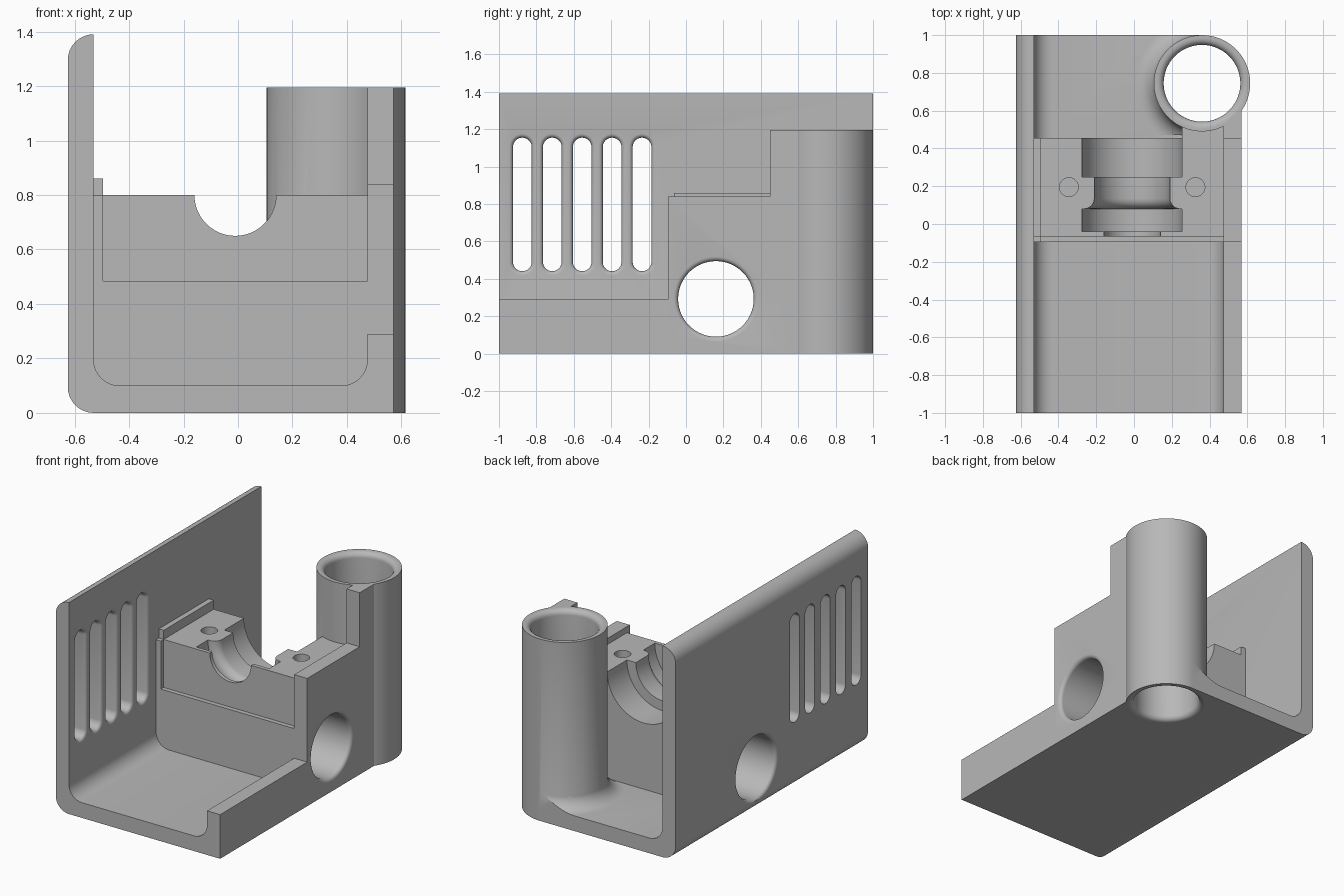
import bpy, bmesh
from math import sin, cos, pi, radians

old = bpy.data.objects.get("Cube")
if old:
    bpy.data.objects.remove(old, do_unlink=True)

grey = bpy.data.materials.new("light grey plastic")
grey.use_nodes = True
colour = (0.48, 0.48, 0.48, 1)
grey.diffuse_color = colour
grey.node_tree.nodes["Principled BSDF"].inputs["Base Color"].default_value = colour

# Local (a, b, along) to world, by axis of extrusion
PLACE = {"x": lambda a, b, t: (t, a, b),
         "y": lambda a, b, t: (a, t, b),
         "z": lambda a, b, t: (a, b, t)}


def loft(name, axis, loops):
    """Solid through equal-sized loops, each (position, outline points)."""
    bm = bmesh.new()
    rings = [[bm.verts.new(PLACE[axis](a, b, t)) for a, b in pts] for t, pts in loops]
    n = len(rings[0])
    bm.faces.new(rings[0])
    bm.faces.new(rings[-1])
    for lo, hi in zip(rings, rings[1:]):
        for i in range(n):
            j = (i + 1) % n
            bm.faces.new((lo[i], lo[j], hi[j], hi[i]))
    bmesh.ops.recalc_face_normals(bm, faces=bm.faces)
    mesh = bpy.data.meshes.new(name)
    bm.to_mesh(mesh)
    bm.free()
    mesh.materials.append(grey)
    obj = bpy.data.objects.new(name, mesh)
    bpy.context.collection.objects.link(obj)
    return obj


def prism(name, axis, pts, start, end):
    return loft(name, axis, [(start, pts), (end, pts)])


def box(name, x, y, z):
    return prism(name, "z", [(x[0], y[0]), (x[1], y[0]), (x[1], y[1]), (x[0], y[1])], *z)


def round_bar(name, axis, centre, sections, half=0, n=72):
    """Round or slot-shaped bar through (position, radius) sections."""
    def outline(r):
        angles = [2 * pi * (i + 0.5) / n for i in range(n)]
        return [(centre[0] + r * cos(a), centre[1] + r * sin(a) + (half if sin(a) > 0 else -half))
                for a in angles]
    return loft(name, axis, [(t, outline(r)) for t, r in sections])


def flare(end, r, size, way, steps=6):
    """Sections of a rounded mouth that opens toward `way` and ends at `end`."""
    angles = [pi / 2 * i / steps for i in range(steps + 1)]
    out = [(end - way * size * (1 - sin(a)), r + size * (1 - cos(a))) for a in angles]
    out.append((end + way * 0.05, r + size))
    return out if way > 0 else out[::-1]


def combine(target, tool, operation):
    mod = target.modifiers.new(operation, "BOOLEAN")
    mod.operation, mod.solver, mod.object = operation, "EXACT", tool
    bpy.context.view_layer.objects.active = target
    bpy.ops.object.modifier_apply(modifier=mod.name)
    bpy.data.objects.remove(tool, do_unlink=True)


def arc(cx, cy, r, start, steps=8):
    angles = [radians(start + 90 * i / steps) for i in range(steps + 1)]
    return [(cx + r * cos(a), cy + r * sin(a)) for a in angles]


L, IL, IR, R, T = -0.625, -0.53, 0.475, 0.57, 0.095
TUBE = (0.36, 0.745)

# Tray: floor, tall left wall and low right wall
inner_right = arc(IR - T, 0.1 + T, T, 270)
inner_left = arc(IL + T, 0.1 + T, T, 180)
profile = (arc(IL, T, T, 180) + [(R, 0), (R, 0.29), (IR, 0.29)] + inner_right[::-1]
           + inner_left[::-1] + arc(IL, 1.39 - T, T, 90))
housing = prism("housing", "y", profile, -1, 1)
combine(housing, box("corner_cut", (TUBE[0], 1), (TUBE[1], 1.2), (-0.1, 2)), "DIFFERENCE")

# Stepped right wall
steps = [(-0.095, 0.1), (TUBE[1], 0.1), (TUBE[1], 1.195), (0.45, 1.195), (0.45, 0.84), (-0.095, 0.84)]
combine(housing, prism("stepped_wall", "x", steps, IR, R), "UNION")

# Bearing block with recessed front and stepped half-round seat
block = box("bearing_block", (IL - 0.04, IR + 0.04), (-0.095, 0.455), (0.05, 0.8))
combine(block, box("front_recess", (-0.495, IR), (-0.2, -0.065), (0.485, 0.9)), "DIFFERENCE")
seat = [(-0.2, 0.15), (-0.04, 0.15), (-0.04, 0.265), (0.08, 0.265)]
seat += flare(0.08, 0.2, 0.055, -1)[1:] + [(0.25, 0.2), (0.25, 0.265), (0.6, 0.265)]
combine(block, round_bar("bearing_seat", "y", (-0.01, 0.8), seat), "DIFFERENCE")
for x in (-0.345, 0.325):
    combine(block, round_bar("screw_hole", "z", (x, 0.195), [(0.55, 0.05), (0.9, 0.05)], n=32), "DIFFERENCE")
combine(housing, block, "UNION")
combine(housing, box("side_rib", (IL - 0.04, -0.495), (-0.065, 0.455), (0.7, 0.86)), "UNION")
combine(housing, box("tube_web", (0.255, IR + 0.04), (0.4, 0.65), (0.05, 0.8)), "UNION")

# Vertical tube with a rounded foot on the floor
foot = [(0.05, 0.355), (0.1, 0.355)]
foot += [(0.2 - 0.1 * cos(a), 0.353 - 0.1 * sin(a)) for a in [pi / 16 * i for i in range(1, 9)]]
foot = round_bar("tube_foot", "z", TUBE, foot)
combine(foot, box("foot_limit", (-0.2, TUBE[0]), (0.47, 1), (0, 0.5)), "INTERSECT")
combine(housing, foot, "UNION")
combine(housing, round_bar("tube", "z", TUBE, [(0, 0.255), (1.195, 0.255)]), "UNION")
bore = flare(0, 0.203, 0.035, -1) + flare(1.195, 0.203, 0.035, 1)
combine(housing, round_bar("tube_bore", "z", TUBE, bore), "DIFFERENCE")

# Cross hole through both walls and the block
cross = flare(L, 0.202, 0.025, -1) + flare(R, 0.202, 0.025, 1)
combine(housing, round_bar("cross_hole", "x", (0.16, 0.293), cross), "DIFFERENCE")

# Row of vent slots, rounded on the inside
for i in range(5):
    vent = [(-0.7, 0.05)] + flare(IL, 0.05, 0.022, 1)
    combine(housing, round_bar("vent_slot", "x", (-0.875 + 0.16 * i, 0.798), vent, 0.307, 32), "DIFFERENCE")

bpy.ops.object.select_all(action="DESELECT")
housing.select_set(True)
bpy.context.view_layer.objects.active = housing
bpy.ops.object.shade_smooth_by_angle(angle=radians(30))
